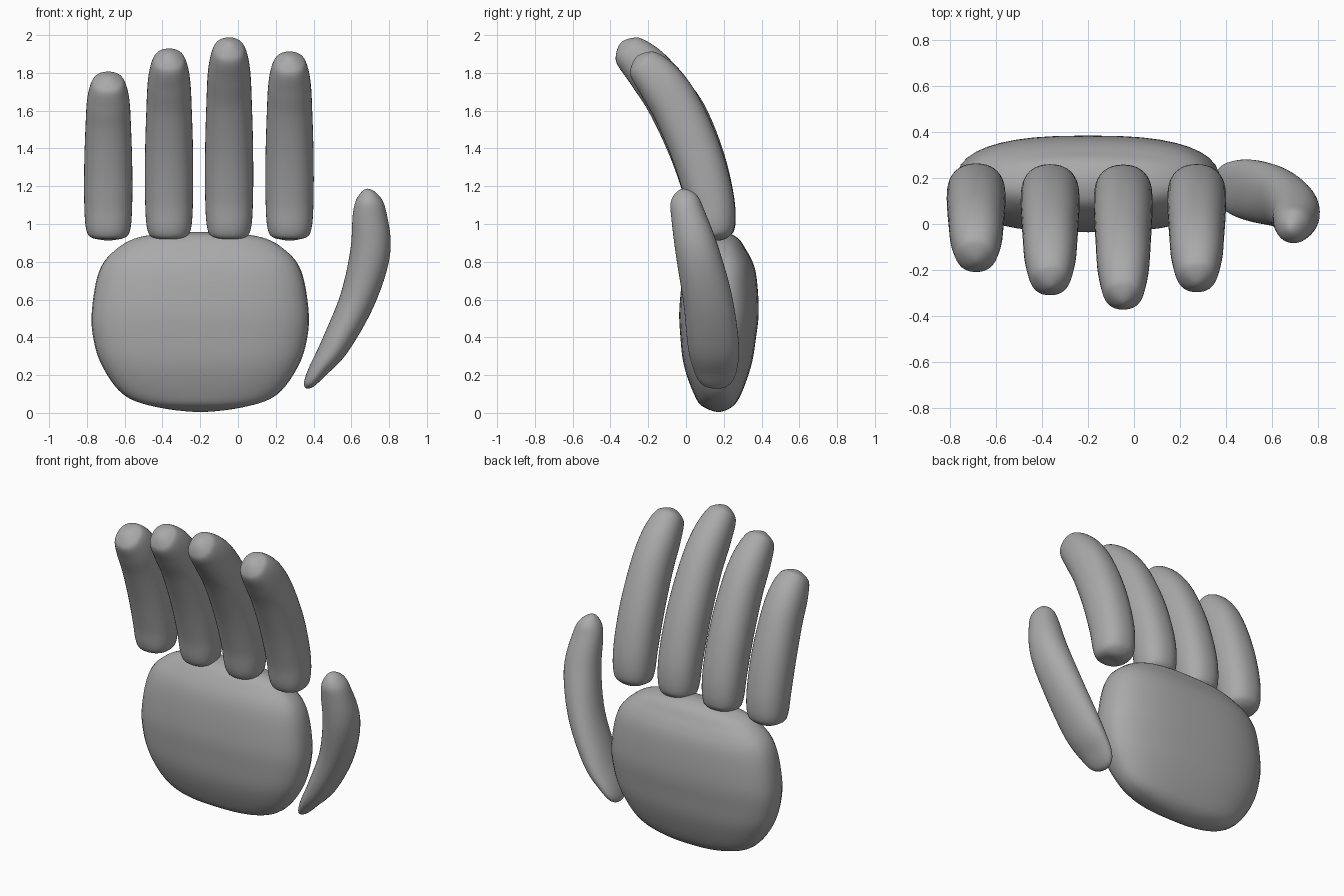
import bpy, bmesh, math
from mathutils import Vector

cube = bpy.data.objects.get("Cube")
if cube:
    bpy.data.objects.remove(cube, do_unlink=True)

grey = bpy.data.materials.new("plain grey")
grey.use_nodes = True
GREY = (0.4, 0.4, 0.4, 1)
grey.diffuse_color = GREY
grey.node_tree.nodes["Principled BSDF"].inputs["Base Color"].default_value = GREY


def spline(p0, p1, p2, p3, t):
    return 0.5 * (2 * p1 + (p2 - p0) * t + (2 * p0 - 5 * p1 + 4 * p2 - p3) * t * t
                  + (3 * p1 - p0 - 3 * p2 + p3) * t ** 3)


def loft(name, stations, power, steps=6, sides=40):
    """Smooth closed body through stations (x, y, z, half width, half depth)."""
    pts = [Vector(s) for s in stations]
    # Mirrored phantom stations make both ends close as round domes
    flip = lambda p: Vector((*p[:3], -p[3], -p[4]))
    pts = [flip(pts[1])] + pts + [flip(pts[-2])]
    path = [spline(*pts[i:i + 4], k / steps)
            for i in range(len(pts) - 3) for k in range(steps)] + [pts[-2]]
    centres = [Vector(p[:3]) for p in path]
    bm = bmesh.new()
    rings = []
    for i in range(1, len(path) - 1):
        along = (centres[i + 1] - centres[i - 1]).normalized()
        depth = along.cross(Vector((1, 0, 0))).normalized()
        width = depth.cross(along)
        ring = []
        for k in range(sides):
            a = math.tau * k / sides
            c, s = math.cos(a), math.sin(a)
            u = math.copysign(abs(c) ** (2 / power), c) * path[i][3]
            v = math.copysign(abs(s) ** (2 / power), s) * path[i][4]
            ring.append(bm.verts.new(centres[i] + width * u + depth * v))
        rings.append(ring)
    for low, high in zip(rings, rings[1:]):
        for k in range(sides):
            n = (k + 1) % sides
            bm.faces.new((low[k], low[n], high[n], high[k]))
    for ring, end in ((rings[0], centres[0]), (rings[-1], centres[-1])):
        pole = bm.verts.new(end)
        for k in range(sides):
            bm.faces.new((ring[k], ring[(k + 1) % sides], pole))
    bmesh.ops.recalc_face_normals(bm, faces=bm.faces)
    for f in bm.faces:
        f.smooth = True
    mesh = bpy.data.meshes.new(name)
    bm.to_mesh(mesh)
    bm.free()
    mesh.materials.append(grey)
    bpy.context.collection.objects.link(bpy.data.objects.new(name, mesh))


# Palm: a flattened pillow, (y, z, half width, half depth)
palm = [(.17, .005, 0, 0), (.17, .035, .25, .08), (.168, .1, .41, .125),
        (.167, .25, .52, .178), (.17, .4, .567, .2), (.175, .55, .573, .21),
        (.18, .75, .535, .19), (.19, .86, .45, .145), (.205, .93, .3, .085),
        (.21, .955, 0, 0)]
loft("palm", [(-.2, *p) for p in palm], 2.6)

# Fingers: one curled shape, reached forward and up by different amounts
BASE_Y, BASE_Z = .15, .915
finger = [(0, 0, 0, 0), (0, .015, .085, .08), (-.008, .07, .117, .115),
          (-.03, .235, .127, .127), (-.11, .485, .127, .132),
          (-.23, .735, .12, .13), (-.34, .89, .112, .122),
          (-.44, .99, .09, .098), (-.475, 1.025, .06, .065), (-.495, 1.045, 0, 0)]
for name, x, reach, rise in (("little_finger", -.687, .63, .83),
                             ("ring_finger", -.365, .86, .945),
                             ("middle_finger", -.047, 1, 1),
                             ("index_finger", .273, .83, .93)):
    loft(name, [(x, BASE_Y + y * reach, BASE_Z + z * rise, w, d)
                for y, z, w, d in finger], 2.25)

# Thumb: bowed outward, thin and wide at its root
thumb = [(.36, .17, .13, 0, 0), (.375, .168, .155, .028, .075),
         (.425, .158, .23, .05, .115), (.515, .145, .36, .076, .135),
         (.632, .115, .6, .094, .13), (.7, .06, .85, .106, .115),
         (.697, .01, 1.05, .09, .09), (.687, -.012, 1.14, .06, .068),
         (.678, -.022, 1.185, 0, 0)]
loft("thumb", thumb, 2.1)
